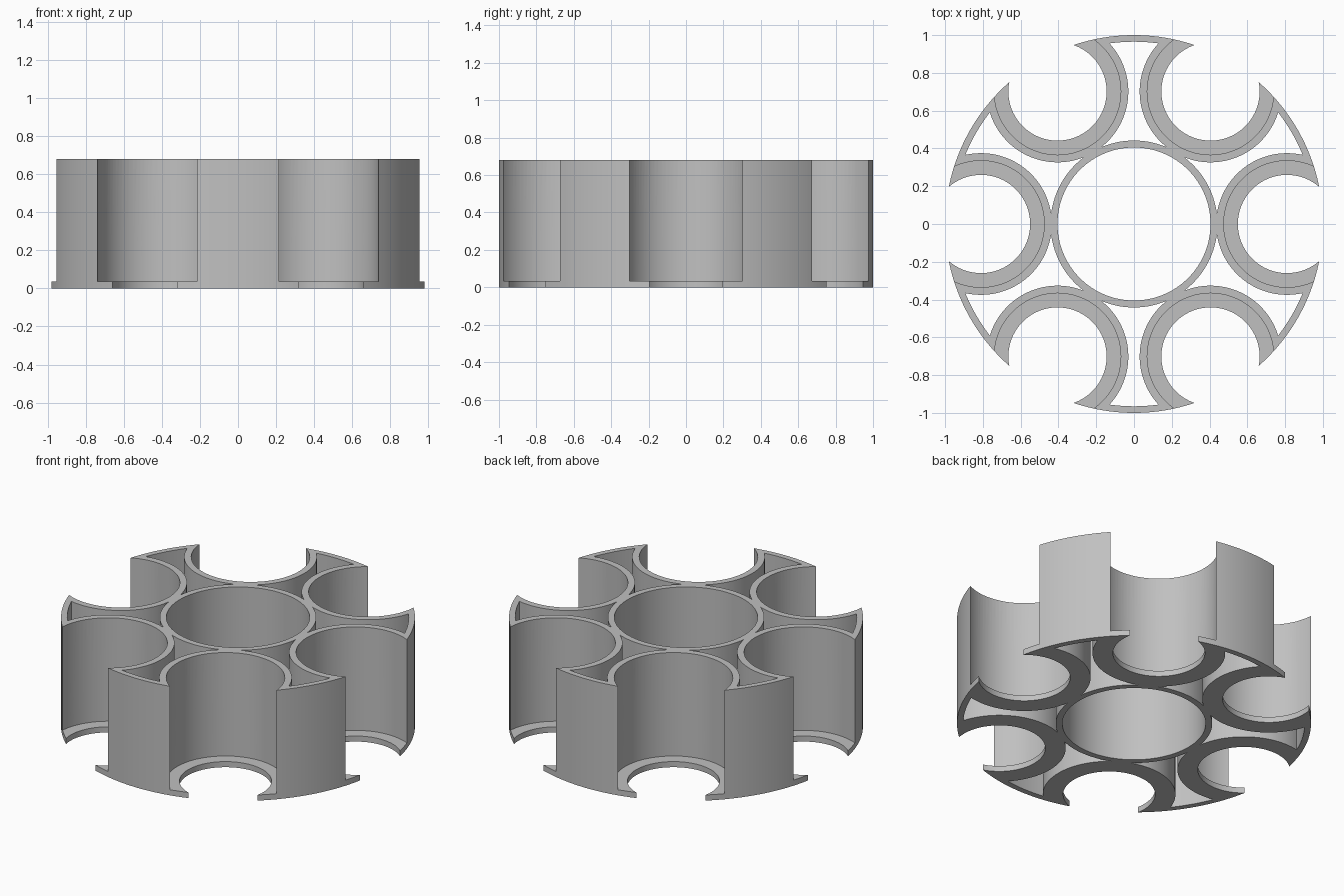
import bpy
import bmesh
from math import acos, atan2, cos, pi, sin
from mathutils import Matrix, Vector

if "Cube" in bpy.data.objects:
    bpy.data.objects.remove(bpy.data.objects["Cube"], do_unlink=True)

COUNT = 6                # holders around the hub
STEP = 2 * pi / COUNT
DIST = 0.81              # hub centre to holder centre
RIM, RIM_IN = 1.0, 0.965
HUB, HUB_IN = 0.442, 0.405
WALL, BORE, LEDGE = 0.375, 0.335, 0.26
HEIGHT, LEDGE_H = 0.68, 0.035


def arc(centre, r, a0, a1, n=24):
    """Points along an arc, without the last one."""
    return [Vector((centre[0] + r * cos(a0 + (a1 - a0) * i / n),
                    centre[1] + r * sin(a0 + (a1 - a0) * i / n), 0)) for i in range(n)]


def crossing(big, small):
    """Where a circle round the hub meets a holder circle: angles about each centre."""
    a = acos((big ** 2 + DIST ** 2 - small ** 2) / (2 * big * DIST))
    return a, atan2(big * sin(a), big * cos(a) - DIST)


def turned(points, k):
    return [Matrix.Rotation(k * STEP, 3, 'Z') @ p for p in points]


# Outer outline: rim arc, then the open bite of the next holder
a, phi = crossing(RIM, LEDGE)
bite = arc((DIST, 0), LEDGE, 2 * pi - phi, phi, 72)
unit = arc((0, 0), RIM, a, STEP - a) + turned(bite, 1)
outline = [p for k in range(COUNT) for p in turned(unit, k)]

# Pocket between two neighbouring holders, the hub and the rim
a_hub, p_hub = crossing(HUB, WALL)
a_rim, p_rim = crossing(RIM_IN, WALL)
pocket = (arc((0, 0), HUB, a_hub, STEP - a_hub)
          + turned(arc((DIST, 0), WALL, -p_hub, -p_rim, 40), 1)
          + arc((0, 0), RIM_IN, STEP - a_rim, a_rim, 12)
          + arc((DIST, 0), WALL, p_rim, p_hub, 40))

loops = [outline, arc((0, 0), HUB_IN, 0, 2 * pi, 120)]
loops += [turned(pocket, k) for k in range(COUNT)]

# Extrude the flat profile
bm = bmesh.new()
for loop in loops:
    verts = [bm.verts.new(p) for p in loop]
    for i, v in enumerate(verts):
        bm.edges.new((verts[i - 1], v))
bmesh.ops.triangle_fill(bm, use_beauty=True, edges=bm.edges[:])
top = bmesh.ops.extrude_face_region(bm, geom=bm.faces[:])["geom"]
bmesh.ops.translate(bm, vec=(0, 0, HEIGHT),
                    verts=[g for g in top if isinstance(g, bmesh.types.BMVert)])
bmesh.ops.recalc_face_normals(bm, faces=bm.faces[:])
mesh = bpy.data.meshes.new("holder_carousel")
bm.to_mesh(mesh)
bm.free()
body = bpy.data.objects.new("holder_carousel", mesh)
bpy.context.collection.objects.link(body)

# Wider bores above the ledges
bm = bmesh.new()
for k in range(COUNT):
    x, y = DIST * cos(k * STEP), DIST * sin(k * STEP)
    bmesh.ops.create_cone(bm, cap_ends=True, segments=96, radius1=BORE, radius2=BORE,
                          depth=1, matrix=Matrix.Translation((x, y, LEDGE_H + 0.5)))
cut_mesh = bpy.data.meshes.new("bore_cutter")
bm.to_mesh(cut_mesh)
bm.free()
cutter = bpy.data.objects.new("bore_cutter", cut_mesh)
cutter.hide_render = True
bpy.context.collection.objects.link(cutter)

mod = body.modifiers.new("bores", 'BOOLEAN')
mod.operation = 'DIFFERENCE'
mod.solver = 'EXACT'
mod.object = cutter
bpy.ops.object.select_all(action='DESELECT')
body.select_set(True)
bpy.context.view_layer.objects.active = body
bpy.ops.object.modifier_apply(modifier=mod.name)
bpy.data.objects.remove(cutter, do_unlink=True)

# Plain grey, smooth curved walls
grey = bpy.data.materials.new("light_grey")
grey.use_nodes = True
grey.diffuse_color = (0.53, 0.53, 0.53, 1)
grey.node_tree.nodes["Principled BSDF"].inputs["Base Color"].default_value = (0.53, 0.53, 0.53, 1)
body.data.materials.clear()
body.data.materials.append(grey)
bpy.ops.object.shade_smooth_by_angle(angle=pi / 6)
